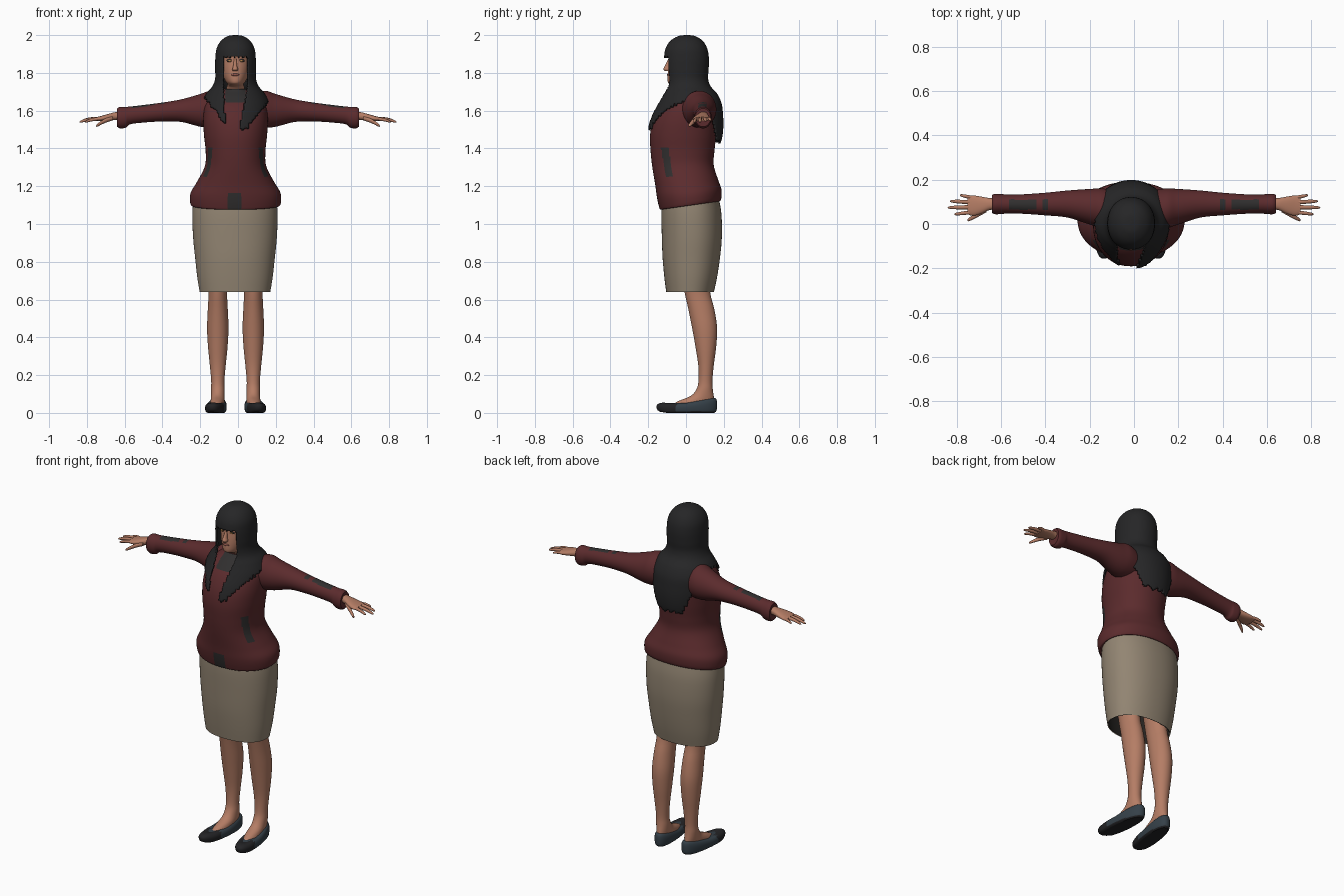
import bpy, bmesh, math
from mathutils import Vector

CX = -0.013  # body centre line


def mat(name, r, g, b):
    m = bpy.data.materials.new(name)
    m.diffuse_color = (r, g, b, 1)
    return m


RED = mat("maroon knit", 0.105, 0.024, 0.026)
DARK = mat("charcoal patch", 0.03, 0.028, 0.028)
TAN = mat("tan cloth", 0.29, 0.235, 0.17)
LINING = mat("dark lining", 0.02, 0.018, 0.016)
SKIN = mat("skin", 0.46, 0.205, 0.13)
HAIR = mat("black hair", 0.019, 0.019, 0.02)
SHOE = mat("blue grey leather", 0.036, 0.052, 0.066)
SOLE = mat("black leather", 0.017, 0.017, 0.019)
LIPS = mat("lips", 0.27, 0.09, 0.07)
AMBER = mat("amber iris", 0.4, 0.2, 0.06)


def spline(keys, sub):
    """Catmull-Rom interpolation through the key rings."""
    out = []
    for i in range(len(keys) - 1):
        a, b, c, d = (keys[max(i - 1, 0)], keys[i], keys[i + 1], keys[min(i + 2, len(keys) - 1)])
        for s in range(sub):
            t = s / sub
            out.append([0.5 * (2 * q + (r - p) * t + (2 * p - 5 * q + 4 * r - w) * t * t
                               + (3 * q - p - 3 * r + w) * t ** 3) for p, q, r, w in zip(a, b, c, d)])
    out.append(list(keys[-1]))
    return out


def loft(name, keys, mats, axis='z', m=40, sub=4, p=2.0, side=1, rule=None, warp=None, keep=None, cap=True):
    """Skin elliptical rings (position, centre, half width, depth min, depth max)."""
    bm = bmesh.new()
    rings = []
    for a, b, h, c0, c1 in spline(keys, sub):
        ring = []
        for k in range(m):
            t = 2 * math.pi * (k + 0.5) / m
            u, v = math.cos(t), math.sin(t)
            u = math.copysign(abs(u) ** (2 / p), u) * h + b
            v = math.copysign(abs(v) ** (2 / p), v) * (c1 - c0) / 2 + (c0 + c1) / 2
            co = Vector((u, v, a)) if axis == 'z' else Vector((a * side, u, v))
            ring.append(bm.verts.new(warp(co) if warp else co))
        rings.append(ring)
    for r0, r1 in zip(rings, rings[1:]):
        for k in range(m):
            j = (k + 1) % m
            bm.faces.new((r0[k], r0[j], r1[j], r1[k]))
    if cap:
        bm.faces.new(rings[0])
        bm.faces.new(rings[-1])
    bmesh.ops.recalc_face_normals(bm, faces=bm.faces)
    if keep:
        bad = [f for f in bm.faces if not keep(f.calc_center_median())]
        bmesh.ops.delete(bm, geom=bad, context='FACES')
    for f in bm.faces:
        f.smooth = len(f.verts) == 4
        if rule:
            f.material_index = rule(f.calc_center_median(), f.normal)
    me = bpy.data.meshes.new(name)
    bm.to_mesh(me)
    bm.free()
    for x in mats:
        me.materials.append(x)
    ob = bpy.data.objects.new(name, me)
    bpy.context.collection.objects.link(ob)
    return ob


def ball(name, loc, size, material):
    bpy.ops.mesh.primitive_uv_sphere_add(segments=16, ring_count=10, radius=1, location=loc)
    ob = bpy.context.object
    ob.name = name
    ob.scale = size
    ob.data.materials.append(material)
    bpy.ops.object.shade_smooth()


# Sweater body with collar, hem patch and slanted pocket patches
def hem_slant(co):
    co.z += max(0, 1 - (co.z - 1.08) / 0.3) * 0.045 * (co.y + 0.14) / 0.32
    return co


def sweater_rule(c, n):
    if c.z > 1.645 and abs(c.x - CX) < 0.055 and c.y < 0.02:
        return 1
    if -0.055 < c.x < 0.02 and c.z < 1.167 and c.y < 0:
        return 1
    mid = -0.113 + (1.4 - c.z) * 0.17
    return int(1.25 < c.z < 1.4 and abs(c.y - mid) < 0.019)


torso = [(1.09, .215, -.115, .165), (1.075, .233, -.135, .18), (1.10, .241, -.145, .188),
         (1.15, .237, -.155, .187), (1.21, .205, -.163, .17), (1.3, .163, -.178, .147),
         (1.38, .158, -.187, .15), (1.47, .167, -.19, .16), (1.55, .171, -.175, .165),
         (1.62, .163, -.14, .163), (1.67, .135, -.092, .152), (1.70, .09, -.055, .12),
         (1.715, .06, -.04, .095)]
loft("sweater", [(z, CX, h, a, b) for z, h, a, b in torso], [RED, DARK], m=144, sub=7, p=2.15,
     rule=sweater_rule, warp=hem_slant)

# Skirt and its dark inside
skirt = [(.64, .187, -.105, .148), (.72, .2, -.115, .165), (.82, .211, -.124, .18),
         (.93, .222, -.128, .19), (1.05, .226, -.13, .188), (1.13, .22, -.125, .175)]
loft("skirt", [(z, CX - .003, h, a, b) for z, h, a, b in skirt], [TAN], m=64, p=2.2, cap=False)
loft("skirt_lining", [(z, CX - .003, h - .005, a + .005, b - .005) for z, h, a, b in skirt], [LINING],
     m=64, p=2.2, cap=False)

# Sleeves, hands and fingers
sleeve = [(.06, .065, .08, 1.52, 1.68), (.14, .07, .09, 1.51, 1.705), (.2, .078, .08, 1.515, 1.688),
          (.3, .09, .061, 1.54, 1.66), (.4, .09, .051, 1.543, 1.643), (.5, .09, .044, 1.537, 1.63),
          (.57, .09, .042, 1.528, 1.622), (.595, .09, .045, 1.51, 1.62), (.625, .09, .046, 1.506, 1.62),
          (.64, .09, .041, 1.515, 1.612)]
palm = [(.61, .09, .026, 1.55, 1.596), (.65, .09, .027, 1.55, 1.592), (.69, .085, .039, 1.546, 1.582),
        (.725, .083, .046, 1.544, 1.572), (.75, .085, .042, 1.545, 1.566)]
# base x, y, z then tip x, y, z, radius
fingers = [(.725, .118, 1.556, .785, .13, 1.548, .0085), (.73, .098, 1.558, .83, .103, 1.545, .0095),
           (.73, .076, 1.558, .84, .074, 1.54, .0095), (.725, .054, 1.556, .81, .044, 1.54, .009),
           (.665, .065, 1.56, .752, .016, 1.518, .012)]


def sleeve_rule(c, n):
    x = abs(c.x)
    return int(n.z > 0 and .065 < c.y < .11 and (.385 < x < .418 or .436 < x < .565))


for s, tag in ((-1, "right"), (1, "left")):
    loft("sleeve_" + tag, sleeve, [RED, DARK], 'x', 64, 8, side=s, rule=sleeve_rule)
    loft("hand_" + tag, palm, [SKIN], 'x', 24, side=s, p=2.3)
    for i, (x0, y0, z0, x1, y1, z1, r) in enumerate(fingers):
        keys = []
        for t, k in ((0, 1), (.3, 1), (.6, .92), (.85, .75), (.96, .5), (1, .1)):
            z, q = z0 + (z1 - z0) * t + .005 * math.sin(math.pi * t), r * k
            keys.append((x0 + (x1 - x0) * t, y0 + (y1 - y0) * t, q, z - q, z + q))
        loft(f"finger_{tag}_{i}", keys, [SKIN], 'x', 12, 2, side=s)

# Legs and flat shoes, toes turned slightly out
leg = [(.02, .035, -.09, .14), (.045, .038, -.07, .148), (.065, .037, -.035, .15), (.09, .036, .025, .147),
       (.125, .036, .055, .142), (.17, .035, .066, .14), (.25, .042, .065, .147), (.35, .052, .05, .16),
       (.45, .057, .032, .165), (.55, .053, .012, .15), (.64, .05, -.008, .128), (.78, .06, -.03, .12)]
shoe = [(0, .04, -.135, .15), (.008, .05, -.152, .162), (.03, .053, -.156, .165), (.045, .048, -.14, .162),
        (.052, .038, -.115, .152), (.05, .026, -.09, .14)]


def shoe_rule(c, n):
    return int(n.z < -0.5 or c.y < -0.05 or c.z < 0.008)


for s, tag in ((-1, "right"), (1, "left")):
    x = CX + s * .094

    def toe_out(co):
        if co.z < .14:
            co.x += s * (.07 - co.y) * .11 * (1 - co.z / .14)
        return co

    def shoe_warp(co):
        co.z = co.z * (1 + max(0, co.y) * 3.4) + max(0, -co.y - .1) * .15
        co.x += s * (.07 - co.y) * .11
        return co

    loft("leg_" + tag, [(z, x, h, a, b) for z, h, a, b in leg], [SKIN], m=32, warp=toe_out)
    loft("shoe_" + tag, [(z, x + s * .003, h, a, b) for z, h, a, b in shoe], [SHOE, SOLE], m=48,
         p=2.3, rule=shoe_rule, warp=shoe_warp)

# Head and neck
head = [(1.62, .055, -.01, .1), (1.69, .05, -.025, .085), (1.725, .047, -.04, .08), (1.74, .042, -.085, .08),
        (1.755, .053, -.097, .085), (1.79, .068, -.097, .095), (1.83, .077, -.094, .1),
        (1.87, .081, -.09, .103), (1.92, .082, -.09, .1), (1.96, .06, -.06, .075), (1.98, .02, -.02, .03)]
loft("head", [(z, CX, h, a, b) for z, h, a, b in head], [SKIN], m=40)

# Face details
nose = [(1.81, .013, -.112, -.08), (1.82, .016, -.12, -.08), (1.835, .011, -.113, -.08),
        (1.865, .007, -.098, -.08), (1.885, .005, -.09, -.08)]
loft("nose", [(z, CX - .002, h, a, b) for z, h, a, b in nose], [SKIN], m=16)
ball("lips", (CX - .002, -.095, 1.79), (.022, .006, .0065), LIPS)
for s, tag in ((-1, "right"), (1, "left")):
    ball("eyelid_" + tag, (CX + s * .031, -.083, 1.865), (.017, .005, .008), DARK)
    ball("eye_" + tag, (CX + s * .031, -.087, 1.864), (.009, .004, .005), AMBER)


# Long hair with fringe, two front locks and a tapered back
def hair_keep(c):
    dx = c.x - CX
    zig = .008 * math.sin(c.x * 150 + c.y * 220)
    if c.y > 0.03:
        return c.z > 1.435 + max(0, abs(dx) - .08) * 2.4 + zig
    if c.y < 0 and c.z < 1.885 + .005 * math.sin(dx * 260):
        low = min(1, max(0, (1.73 - c.z) / .22))
        gap = .067 - low * (.045 if dx > 0 else .012)
        if abs(dx) < gap and c.y < -.04:
            return False
    tip = 1.505 if dx > 0 else 1.54
    return c.z > tip + max(0, abs(dx) - .06) * 1.25 + zig


hair = [(2.0, .004, .0, .01), (1.995, .04, -.04, .048), (1.97, .077, -.082, .088), (1.93, .1, -.108, .112),
        (1.88, .107, -.116, .121), (1.82, .108, -.115, .12), (1.77, .108, -.11, .117), (1.73, .122, -.11, .13),
        (1.69, .155, -.125, .165), (1.64, .178, -.15, .188), (1.58, .181, -.18, .196), (1.52, .177, -.199, .198),
        (1.46, .168, -.205, .192), (1.41, .155, -.205, .178)]
ob = loft("hair", [(z, CX, h, a, b) for z, h, a, b in hair], [HAIR], m=120, sub=8, p=2.1, keep=hair_keep)
mod = ob.modifiers.new("thickness", 'SOLIDIFY')
mod.thickness = .01
mod.offset = -1
